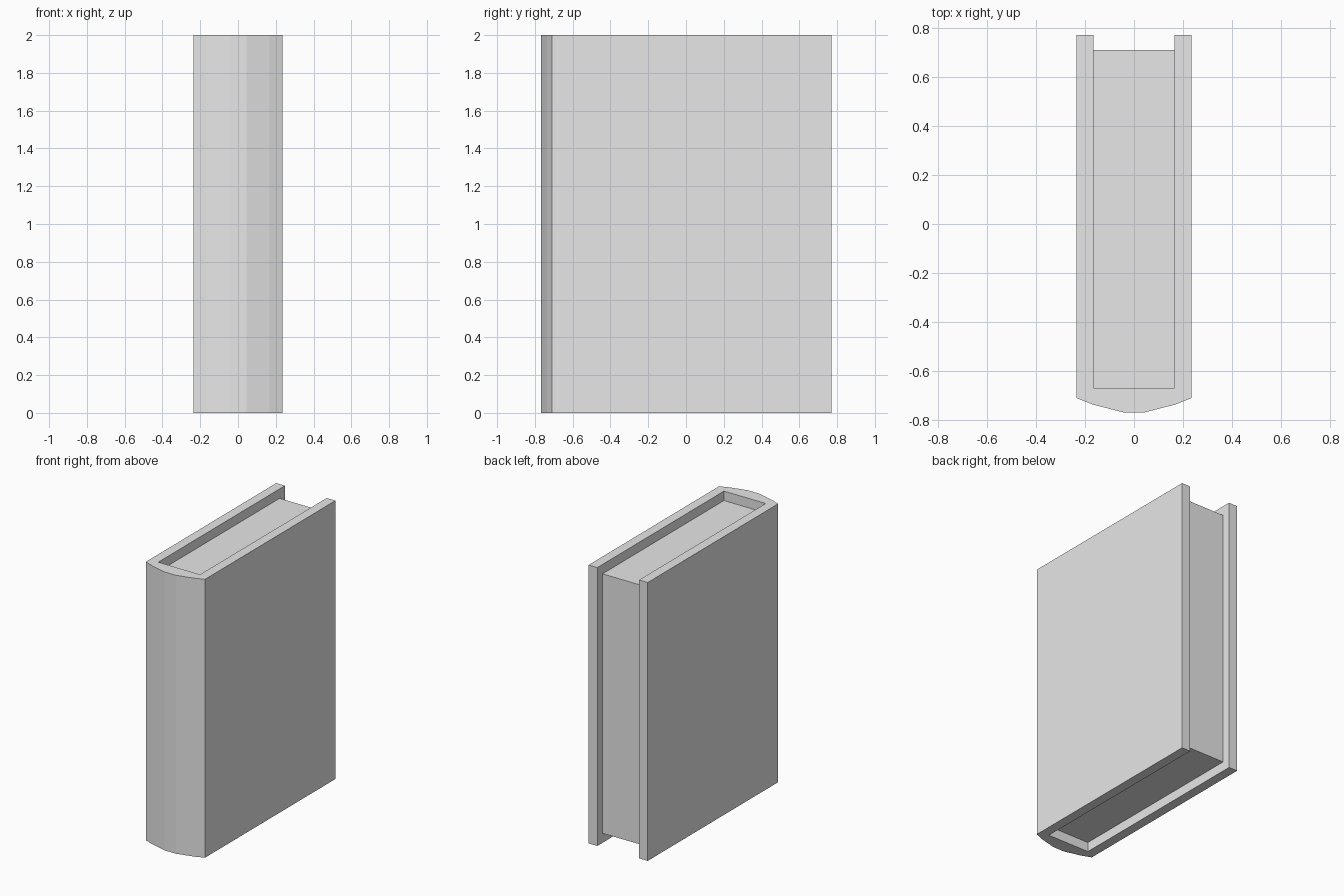
import bpy
import bmesh

cube = bpy.data.objects.get("Cube")
if cube:
    bpy.data.objects.remove(cube, do_unlink=True)

# One plain material for the whole book
grey = bpy.data.materials.new("light_grey")
grey.use_nodes = True
COLOUR = (0.8, 0.8, 0.8, 1.0)
grey.diffuse_color = COLOUR
grey.node_tree.nodes["Principled BSDF"].inputs["Base Color"].default_value = COLOUR


def extrude_outline(name, right_half, bottom, top):
    """Mirror half an outline across x = 0 and extrude it upwards."""
    outline = right_half + [(-x, y) for x, y in reversed(right_half)]
    bm = bmesh.new()
    base = bm.faces.new([bm.verts.new((x, y, bottom)) for x, y in outline])
    raised = bmesh.ops.extrude_face_region(bm, geom=[base], use_keep_orig=True)
    verts = [v for v in raised["geom"] if isinstance(v, bmesh.types.BMVert)]
    bmesh.ops.translate(bm, verts=verts, vec=(0, 0, top - bottom))
    bmesh.ops.recalc_face_normals(bm, faces=bm.faces)
    mesh = bpy.data.meshes.new(name)
    bm.to_mesh(mesh)
    bm.free()
    mesh.materials.append(grey)
    obj = bpy.data.objects.new(name, mesh)
    bpy.context.collection.objects.link(obj)
    return obj


HALF_WIDTH, INNER = 0.235, 0.166
COVER_BACK, PAGE_BACK, PAGE_FRONT = 0.77, 0.71, -0.668
INSET = 0.068

# Cover: faceted spine and two boards in one U-shaped outline
extrude_outline("cover", [
    (0.045, -0.768), (INNER, -0.737), (HALF_WIDTH, -0.71),
    (HALF_WIDTH, COVER_BACK), (INNER, COVER_BACK), (INNER, PAGE_FRONT),
], 0, 2)

# Page block, set back from the cover edges
extrude_outline("pages", [(INNER, PAGE_FRONT), (INNER, PAGE_BACK)], INSET, 2 - INSET)
